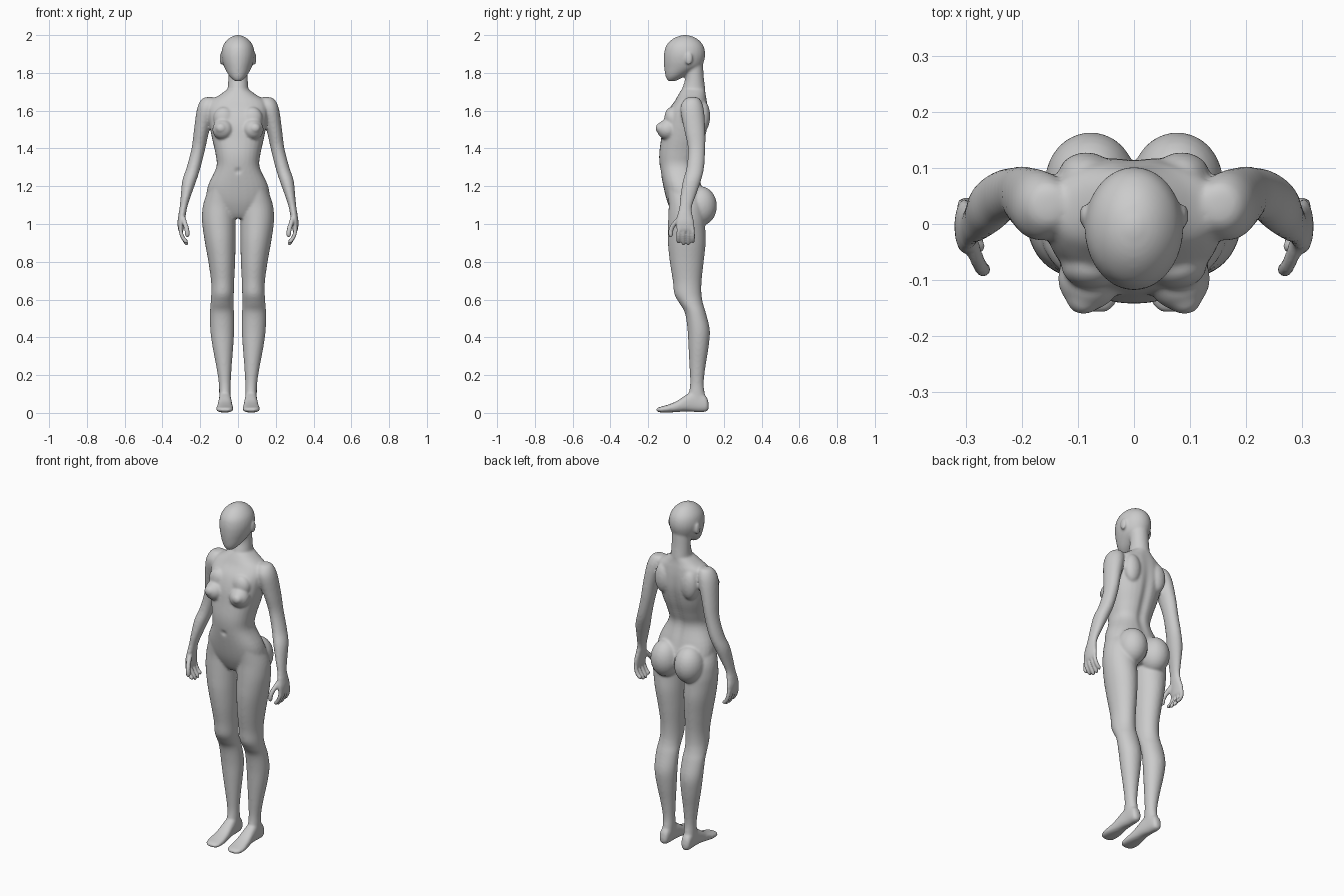
import bpy, bmesh
from math import cos, sin, pi, exp, sqrt
from mathutils import Vector

verts, faces = [], []
N = 28


def catmull(rows, steps=4):
    out = []
    for i in range(len(rows) - 1):
        p = [rows[max(0, min(len(rows) - 1, i + k))] for k in (-1, 0, 1, 2)]
        for s in range(steps):
            t = s / steps
            out.append([0.5 * (2 * b + (c - a) * t + (2 * a - 5 * b + 4 * c - d) * t * t
                               + (3 * b - a - 3 * c + d) * t ** 3) for a, b, c, d in zip(*p)])
    return out + [list(rows[-1])]


def skin(rings):
    n, base = len(rings[0]), len(verts)
    for r in rings:
        verts.extend(r)
    for j in range(len(rings) - 1):
        a, b = base + j * n, base + (j + 1) * n
        faces.extend((a + i, a + (i + 1) % n, b + (i + 1) % n, b + i) for i in range(n))
    faces.append(tuple(range(base, base + n)))
    faces.append(tuple(range(len(verts) - n, len(verts))))


def loft(rows, axis='z', side=1, power=2.0):
    """Rows of (station, a min, a max, b min, b max), rounded cross-sections."""
    rings = []
    for t, a0, a1, b0, b1 in catmull(rows):
        ring = []
        for k in range(N):
            c, s = cos(2 * pi * k / N), sin(2 * pi * k / N)
            c = abs(c) ** (2 / power) * (1 if c > 0 else -1)
            s = abs(s) ** (2 / power) * (1 if s > 0 else -1)
            a = side * ((a0 + a1) / 2 + (a1 - a0) / 2 * c)
            b = (b0 + b1) / 2 + (b1 - b0) / 2 * s
            ring.append((a, b, t) if axis == 'z' else (a, t, b))
        rings.append(ring)
    skin(rings)


def blob(c, r, side=1):
    rings = []
    for j in range(15):
        u = .06 + (pi - .12) * j / 14
        rings.append([(side * (c[0] + r[0] * sin(u) * cos(2 * pi * k / 24)),
                       c[1] + r[1] * sin(u) * sin(2 * pi * k / 24),
                       c[2] + r[2] * cos(u)) for k in range(24)])
    skin(rings)


def finger(pts, r, side):
    path = [Vector(p) for p in catmull(pts)]
    rings = []
    for i, p in enumerate(path):
        d = (path[min(i + 1, len(path) - 1)] - path[max(i - 1, 0)]).normalized()
        u = d.cross(Vector((0, 1, 0))).normalized()
        w = d.cross(u)
        f = r * (1, .85, .5)[max(0, i - len(path) + 3)]
        ring = [p + f * (u * cos(2 * pi * k / 12) + w * sin(2 * pi * k / 12)) for k in range(12)]
        rings.append([(side * q.x, q.y, q.z) for q in ring])
    skin(rings)


# Torso and neck
torso = [(1.03, .07, -.055, .06), (1.06, .12, -.075, .09), (1.12, .165, -.1, .105),
         (1.2, .16, -.12, .085), (1.3, .115, -.138, .058), (1.37, .119, -.142, .075),
         (1.45, .137, -.132, .102), (1.53, .152, -.12, .118), (1.6, .16, -.095, .118),
         (1.65, .148, -.06, .112), (1.682, .1, -.042, .106), (1.71, .06, -.025, .102)]
loft([(z, -w, w, f, b) for z, w, f, b in torso], power=2.3)
loft([(1.64, -.07, .07, -.03, .1), (1.71, -.056, .056, -.022, .103),
      (1.77, -.052, .052, -.005, .095), (1.85, -.052, .052, -.01, .09)])

# Head
head = [(1.757, .018, -.096, -.055), (1.775, .039, -.106, -.02), (1.80, .057, -.112, .025),
        (1.83, .073, -.116, .078), (1.86, .083, -.118, .095), (1.9, .088, -.117, .102),
        (1.94, .081, -.107, .094), (1.97, .062, -.083, .072), (1.99, .037, -.052, .042),
        (2.001, .008, -.012, .002)]
loft([(z, -w, w, f, b) for z, w, f, b in head])

for s in (1, -1):
    blob((.088, .015, 1.875), (.009, .02, .032), s)            # ear
    blob((.08, -.097, 1.5), (.056, .057, .055), s)             # breast
    blob((.09, -.13, 1.507), (.032, .032, .03), s)
    blob((.075, -.075, 1.56), (.055, .04, .06), s)
    blob((.085, .088, 1.57), (.05, .04, .085), s)              # shoulder blade
    blob((.077, .075, 1.095), (.082, .089, .105), s)           # buttock
    # Leg
    loft([(1.2, .03, .15, -.1, .05), (1.11, .016, .183, -.092, .09), (1.04, .013, .191, -.094, .1),
          (.98, .013, .187, -.096, .102), (.9, .013, .175, -.096, .104), (.8, .015, .157, -.086, .094),
          (.7, .02, .143, -.07, .083), (.63, .022, .142, -.062, .082), (.58, .024, .145, -.035, .09),
          (.53, .021, .149, -.006, .105), (.44, .02, .147, .008, .126), (.35, .025, .135, .013, .12),
          (.25, .033, .116, .018, .104), (.16, .038, .102, .022, .094), (.1, .038, .1, .015, .1),
          (.05, .042, .1, .015, .11)], side=s)
    # Foot
    loft([(.12, .058, .084, .02, .05), (.105, .044, .098, .006, .09), (.05, .038, .1, .005, .12),
          (0, .033, .104, .008, .095), (-.05, .028, .11, .004, .062), (-.1, .024, .116, .002, .042),
          (-.14, .03, .11, .003, .031), (-.157, .045, .09, .01, .023)], 'y', s, 2.5)
    # Arm and palm
    loft([(1.672, .135, .165, .02, .055), (1.66, .115, .193, -.008, .075), (1.61, .115, .217, -.03, .094),
          (1.5, .15, .233, -.01, .102), (1.4, .173, .246, .01, .102), (1.3, .198, .272, .003, .096),
          (1.23, .22, .295, -.016, .08), (1.15, .249, .303, -.03, .052), (1.09, .268, .309, -.036, .032),
          (1.05, .276, .315, -.045, .034), (1.01, .283, .32, -.052, .043), (.97, .288, .317, -.05, .045),
          (.96, .295, .31, -.04, .035)], side=s)
    # Fingers and thumb
    for y, tip in ((-.04, .9), (-.0135, .888), (.0125, .889), (.037, .904)):
        finger([(.305, y * .9, .985), (.301, y, .95), (.287, y, .92), (.267, y, tip)], .0108, s)
    finger([(.291, -.03, 1.035), (.28, -.062, 1.0), (.271, -.079, .97), (.267, -.081, .93)], .013, s)

mesh = bpy.data.meshes.new("body")
mesh.from_pydata(verts, [], faces)
bm = bmesh.new()
bm.from_mesh(mesh)
bmesh.ops.recalc_face_normals(bm, faces=bm.faces[:])
bm.to_mesh(mesh)
bm.free()
body = bpy.data.objects.new("body", mesh)
bpy.context.collection.objects.link(body)

# Fuse all parts into one skin
fuse = body.modifiers.new("fuse", 'REMESH')
fuse.mode = 'VOXEL'
fuse.voxel_size = .006
graph = bpy.context.evaluated_depsgraph_get()
fused = bpy.data.meshes.new_from_object(body.evaluated_get(graph))
body.modifiers.clear()
body.data = fused


def bump(d, r):
    return exp(-(d / r) ** 2)


# Spine groove and navel; keep hands and ears crisp when smoothing
soft, fine = [], []
for v in fused.vertices:
    x, y, z = v.co
    if y > .02 and 1.1 < z < 1.75:
        v.co.y -= .012 * bump(x, .022) * bump(z - 1.4, .2)
    if y < -.08 and abs(x) < .05 and 1.2 < z < 1.36:
        v.co.y += .012 * bump(sqrt(x * x + (z - 1.28) ** 2), .012)
    detail = (abs(x) > .24 and z < 1.06) or (abs(x) > .086 and 1.83 < z < 1.92)
    (fine if detail else soft).append(v.index)

for name, ids, count in (("soft", soft, 12), ("fine", fine, 2)):
    body.vertex_groups.new(name=name).add(ids, 1, 'REPLACE')
    m = body.modifiers.new(name, 'SMOOTH')
    m.factor = .5
    m.iterations = count
    m.vertex_group = name
fused.polygons.foreach_set("use_smooth", [True] * len(fused.polygons))
fused.update()
